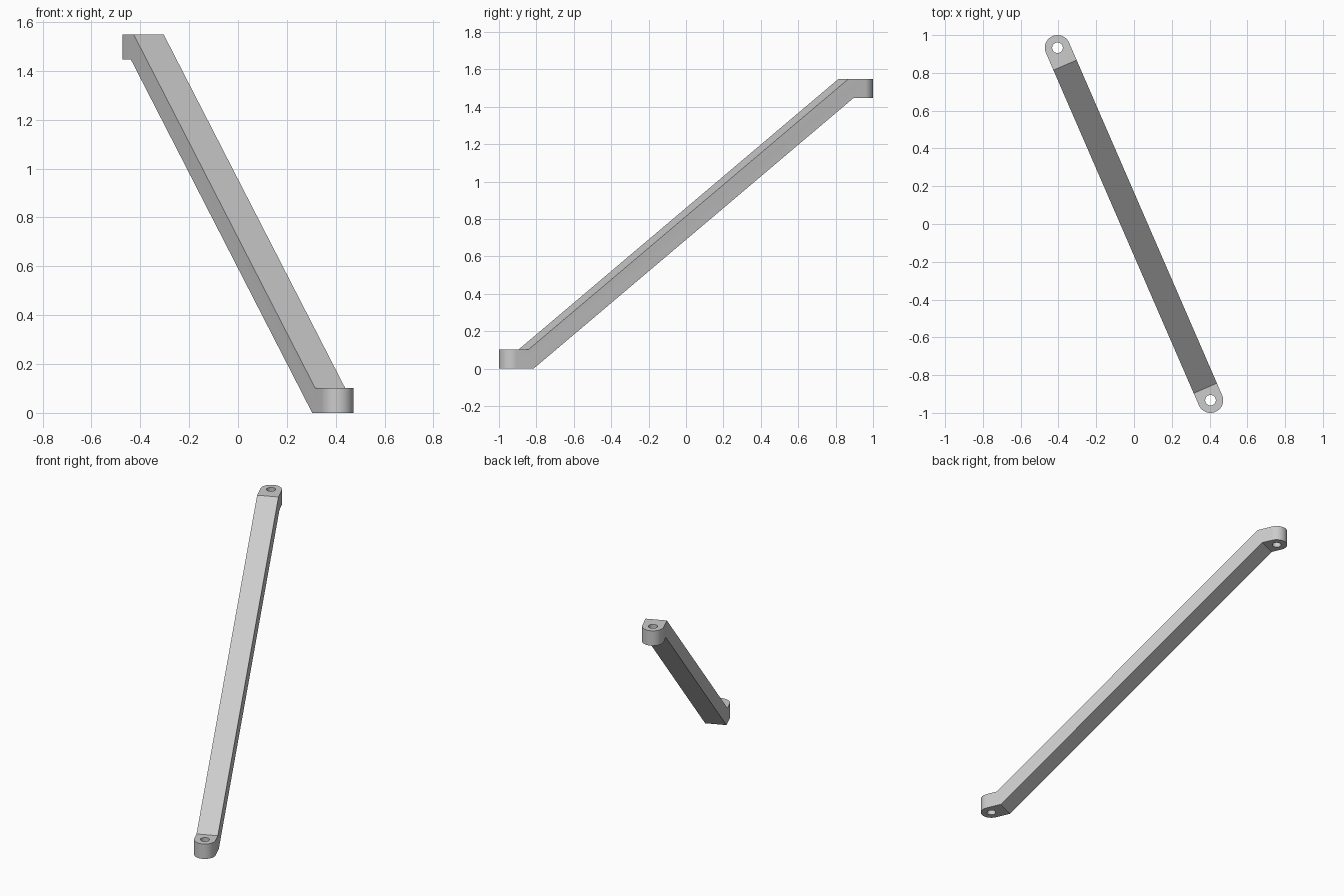
import bpy
import bmesh
import math
from mathutils import Matrix, Vector

cube = bpy.data.objects.get("Cube")
if cube:
    bpy.data.objects.remove(cube, do_unlink=True)

# Main dimensions
EYE = Vector((-0.405, 0.933, 0))   # plan position of the upper bolt hole
REACH = EYE.length                 # hole distance from the centre
RADIUS = 0.067                     # rounded end, half the bar width
HOLE = 0.028
HEIGHT = 1.548
THICK = 0.101
FOLD_IN, FOLD_OUT = 0.917, 0.948   # bends on the inner and outer faces
SEGMENTS = 48

# Local x runs along the bar, local y across it
TURN = Matrix.Rotation(math.atan2(EYE.y, EYE.x), 4, 'Z')


def prism(name, outline, sweep):
    """Closed outline swept along a vector."""
    bm = bmesh.new()
    face = bm.faces.new([bm.verts.new(p) for p in outline])
    swept = bmesh.ops.extrude_face_region(bm, geom=[face])["geom"]
    moved = [g for g in swept if isinstance(g, bmesh.types.BMVert)]
    bmesh.ops.translate(bm, verts=moved, vec=sweep)
    bmesh.ops.recalc_face_normals(bm, faces=bm.faces)
    mesh = bpy.data.meshes.new(name)
    bm.to_mesh(mesh)
    bm.free()
    mesh.transform(TURN)
    obj = bpy.data.objects.new(name, mesh)
    bpy.context.collection.objects.link(obj)
    return obj


def arc(cx, radius, start, sweep, count):
    steps = [start + sweep * i / count for i in range(count + 1)]
    return [(cx + radius * math.cos(a), radius * math.sin(a), -0.1) for a in steps]


def cut(target, cutter, operation):
    mod = target.modifiers.new(cutter.name, 'BOOLEAN')
    mod.operation = operation
    mod.solver = 'EXACT'
    mod.object = cutter
    cutter.hide_render = True
    bpy.context.view_layer.objects.active = target
    bpy.ops.object.modifier_apply(modifier=mod.name)
    bpy.data.objects.remove(cutter, do_unlink=True)


# Bent side profile: flat foot, slope, flat head
end = REACH + 0.2
lower = [(-end, 0), (-FOLD_IN, 0), (FOLD_OUT, HEIGHT - THICK), (end, HEIGHT - THICK)]
upper = [(-x, HEIGHT - z) for x, z in lower]
strut = prism("diagonal_strut", [(x, -0.2, z) for x, z in lower + upper], (0, 0.4, 0))

# Trim to a round-ended plan and drill both bolt holes
up = (0, 0, HEIGHT + 0.2)
half = SEGMENTS // 2
plan = arc(REACH, RADIUS, -math.pi / 2, math.pi, half)
plan += arc(-REACH, RADIUS, math.pi / 2, math.pi, half)
cut(strut, prism("plan_trim", plan, up), 'INTERSECT')
for side in (-1, 1):
    ring = arc(side * REACH, HOLE, 0, math.tau, SEGMENTS)[:-1]
    cut(strut, prism("bolt_hole", ring, up), 'DIFFERENCE')

# Plain grey metal
grey = bpy.data.materials.new("light_grey")
grey.use_nodes = True
colour = (0.6, 0.6, 0.6, 1)
grey.diffuse_color = colour
grey.node_tree.nodes["Principled BSDF"].inputs["Base Color"].default_value = colour
strut.data.materials.clear()
strut.data.materials.append(grey)
for poly in strut.data.polygons:
    poly.material_index = 0

# Smooth round ends, crisp folds
bpy.ops.object.select_all(action='DESELECT')
strut.select_set(True)
bpy.context.view_layer.objects.active = strut
bpy.ops.object.shade_smooth_by_angle(angle=math.radians(25))
